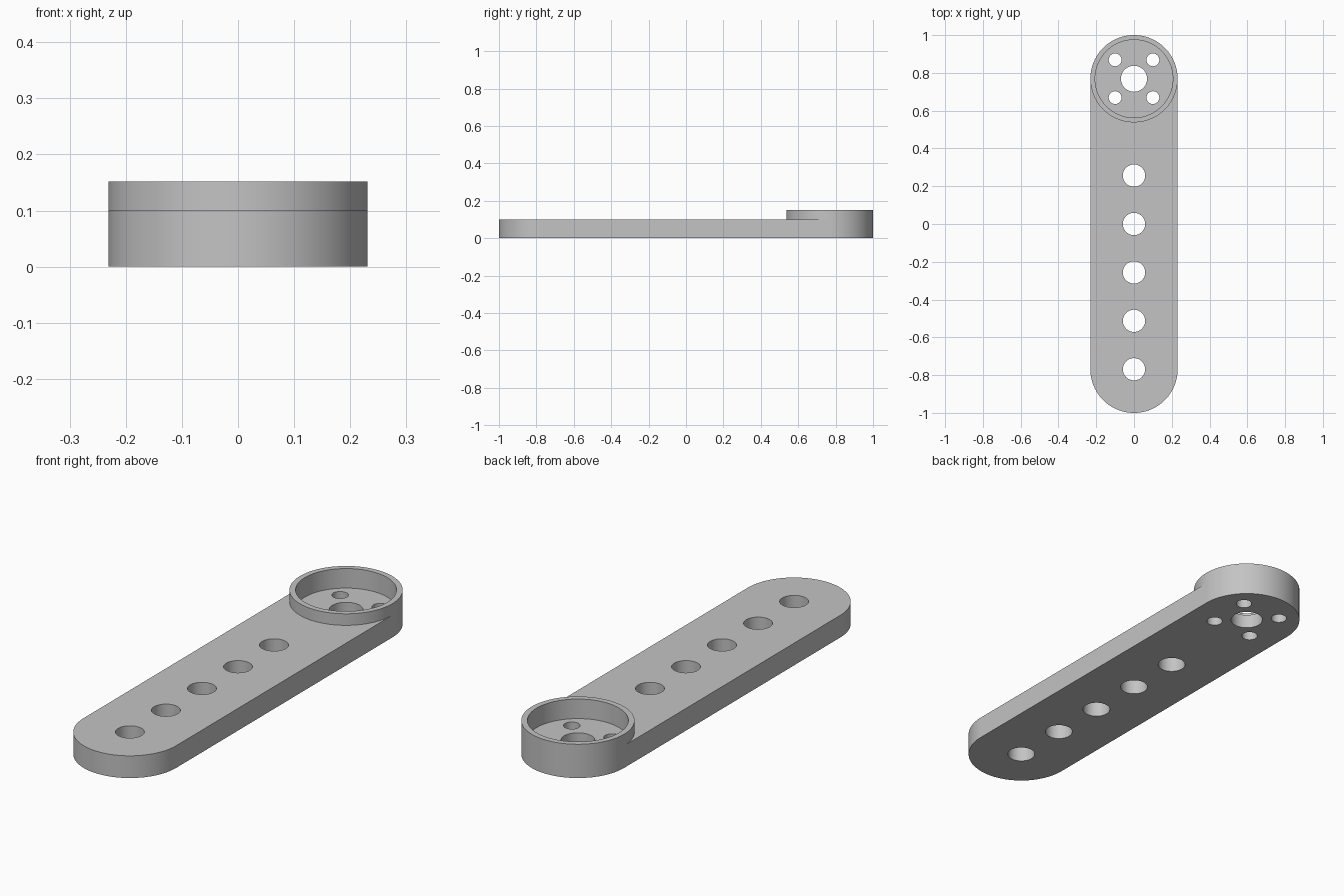
import bpy
import bmesh
from math import sin, cos, pi, radians

cube = bpy.data.objects.get("Cube")
if cube:
    bpy.data.objects.remove(cube, do_unlink=True)

RADIUS = 0.231        # rounded ends and cup
END = 1 - RADIUS      # distance of the end centres from the middle
THICK, RIM = 0.1, 0.152
FLOOR = 0.064
SEG = 96

grey = bpy.data.materials.new("plain grey")
grey.use_nodes = True
colour = (0.55, 0.55, 0.55, 1)
grey.diffuse_color = colour
grey.node_tree.nodes["Principled BSDF"].inputs["Base Color"].default_value = colour


def arc(cy, r, start, end, n):
    steps = [start + (end - start) * i / n for i in range(n + 1)]
    return [(r * cos(a), cy + r * sin(a)) for a in steps]


def prism(name, outline, z0, z1):
    """Extrude a closed outline between two heights."""
    bm = bmesh.new()
    base = bm.faces.new([bm.verts.new((x, y, z0)) for x, y in outline])
    top = bmesh.ops.extrude_face_region(bm, geom=[base])["geom"]
    for v in top:
        if isinstance(v, bmesh.types.BMVert):
            v.co.z = z1
    bmesh.ops.recalc_face_normals(bm, faces=bm.faces)
    mesh = bpy.data.meshes.new(name)
    bm.to_mesh(mesh)
    bm.free()
    mesh.materials.append(grey)
    obj = bpy.data.objects.new(name, mesh)
    bpy.context.collection.objects.link(obj)
    return obj


def disc(name, x, y, r, z0, z1, n=SEG):
    outline = [(px + x, py) for px, py in arc(y, r, 0, 2 * pi, n)[:-1]]
    return prism(name, outline, z0, z1)


def combine(target, tool, operation):
    """Apply a boolean and discard its tool."""
    mod = target.modifiers.new("boolean", 'BOOLEAN')
    mod.operation = operation
    mod.solver = 'EXACT'
    mod.object = tool
    bpy.context.view_layer.objects.active = target
    bpy.ops.object.modifier_apply(modifier=mod.name)
    bpy.data.objects.remove(tool, do_unlink=True)


# Long bar with rounded ends
half = SEG // 2
arm = prism("slotted_arm",
            arc(END, RADIUS, 0, pi, half) + arc(-END, RADIUS, pi, 2 * pi, half),
            0, THICK)

# Raised cup at the back end, with its recess
combine(arm, disc("cup", 0, END, RADIUS, 0, RIM), 'UNION')
combine(arm, disc("recess", 0, END, 0.206, FLOOR, 0.3), 'DIFFERENCE')

# Row of holes along the bar
for i in range(5):
    combine(arm, disc("bar_hole", 0, -END + i * END / 3, 0.059, -0.1, 0.3, 48), 'DIFFERENCE')

# Centre hole and four screw holes in the cup
combine(arm, disc("centre_hole", 0, END, 0.069, -0.1, 0.3, 48), 'DIFFERENCE')
for sx in (-1, 1):
    for sy in (-1, 1):
        combine(arm, disc("screw_hole", sx * 0.1, END + sy * 0.1, 0.034, -0.1, 0.3, 32), 'DIFFERENCE')

# Smooth the round walls, keep the rims crisp
bpy.ops.object.select_all(action='DESELECT')
arm.select_set(True)
bpy.context.view_layer.objects.active = arm
bpy.ops.object.shade_smooth_by_angle(angle=radians(30))
